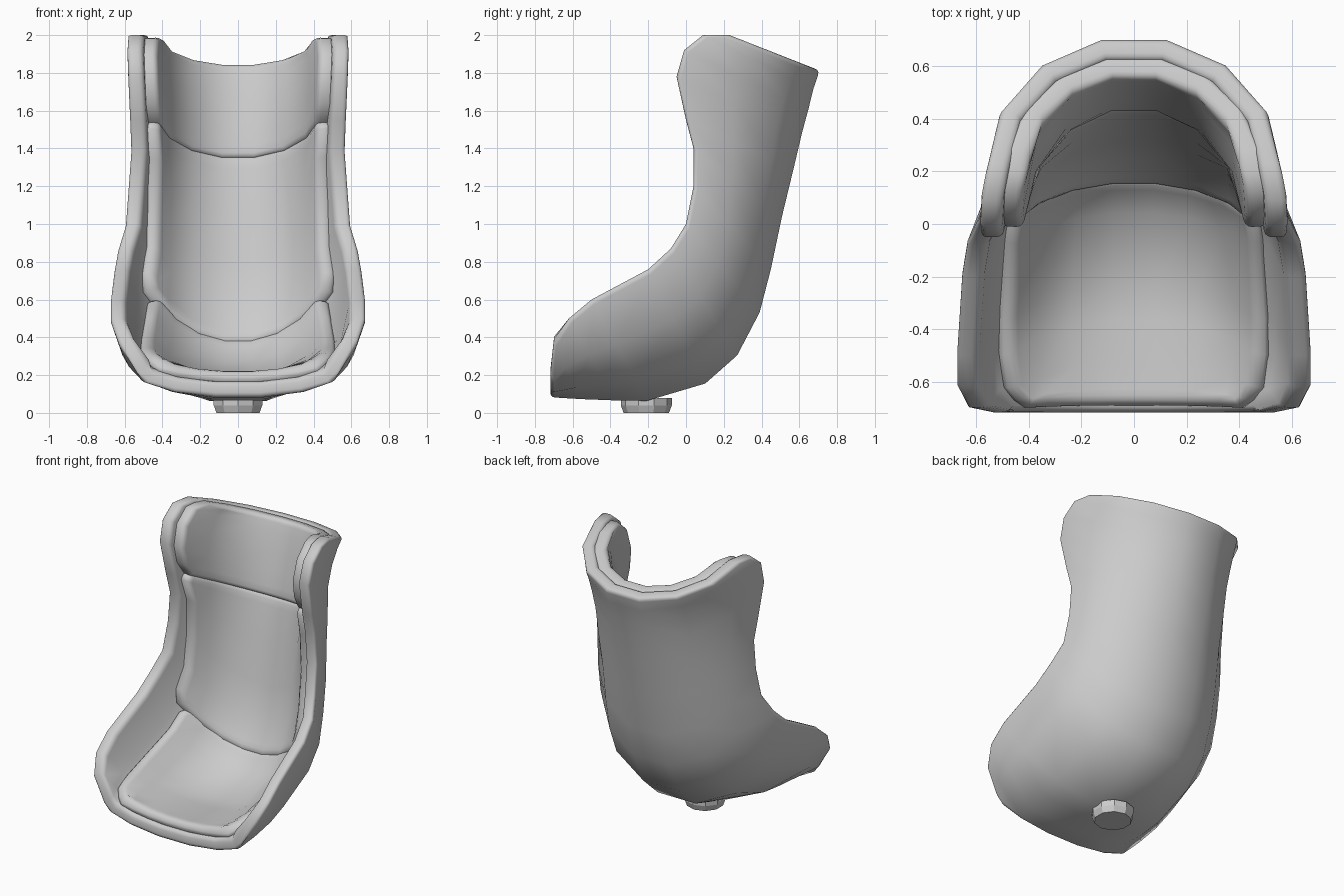
import bpy, bmesh
from math import sin, cos, pi
from mathutils import Vector

if "Cube" in bpy.data.objects:
    bpy.data.objects.remove(bpy.data.objects["Cube"])

grey = bpy.data.materials.new("light grey")
grey.use_nodes = True
GREY = (0.6, 0.6, 0.6, 1)
grey.diffuse_color = GREY
grey.node_tree.nodes["Principled BSDF"].inputs["Base Color"].default_value = GREY

# Stations from front lip to top: spine (y, z), rim (x, y, z)
STATIONS = [
    (-.72, .08, .54, -.72, .20), (-.55, .065, .64, -.70, .38),
    (-.37, .055, .68, -.62, .50), (-.20, .05, .68, -.50, .60),
    (.11, .14, .66, -.20, .76), (.28, .29, .64, -.08, .87),
    (.40, .52, .60, 0, 1.0), (.46, .75, .585, .04, 1.2),
    (.52, 1.03, .57, .04, 1.4), (.585, 1.29, .575, 0, 1.55),
    (.63, 1.47, .585, -.05, 1.78), (.665, 1.6, .59, -.01, 1.92),
    (.69, 1.71, .585, .09, 2.0), (.72, 1.81, .56, .23, 2.0)]
LAST = len(STATIONS) - 1


def station(s):
    s = min(max(s, 0), LAST)
    i = min(int(s), LAST - 1)
    return [a + (b - a) * (s - i) for a, b in zip(STATIONS[i], STATIONS[i + 1])]


def surface(s, a, offset):
    """Point on the U-shaped section at angle a, moved inwards by offset."""
    cy, cz, rx, ry, rz = station(s)
    p, q = station(s - .5), station(s + .5)
    tangent = Vector((0, q[0] - p[0], q[1] - p[1])).normalized()
    forward = Vector((0, -tangent.z, tangent.y))
    depth = 1 - cos(a)
    point = Vector((rx * sin(a), cy + (ry - cy) * depth, cz + (rz - cz) * depth))
    turn = a * min(1, .5 + .25 * s)
    return point + offset * (forward * cos(turn) - Vector((sin(turn), 0, 0)))


def finish(obj, bevel, segments):
    obj.data.materials.append(grey)
    if bevel:
        mod = obj.modifiers.new("rounded edge", "BEVEL")
        mod.width, mod.segments = bevel, segments
        mod.limit_method, mod.angle_limit = "ANGLE", .9
    bpy.ops.object.select_all(action="DESELECT")
    obj.select_set(True)
    bpy.context.view_layer.objects.active = obj


def padded_sheet(name, rows, spans, outer, inner, bevel, columns=8):
    """Closed sheet between two offsets; spans gives the half angle per row."""
    bm = bmesh.new()
    layers = []
    for off in (outer, inner):
        layers.append([[bm.verts.new(surface(s, span * (2 * c / (columns - 1) - 1), off))
                        for c in range(columns)] for s, span in zip(rows, spans)])
    n = len(rows)
    for grid in layers:
        for r in range(n - 1):
            for c in range(columns - 1):
                bm.faces.new((grid[r][c], grid[r][c + 1], grid[r + 1][c + 1], grid[r + 1][c]))
    # Join the two layers around the border
    border = [(0, c) for c in range(columns)] + [(r, columns - 1) for r in range(1, n)]
    border += [(n - 1, c) for c in range(columns - 2, -1, -1)] + [(r, 0) for r in range(n - 2, 0, -1)]
    lo, hi = layers
    for (r, c), (u, v) in zip(border, border[1:] + border[:1]):
        bm.faces.new((lo[r][c], lo[u][v], hi[u][v], hi[r][c]))
    bmesh.ops.recalc_face_normals(bm, faces=bm.faces)
    mesh = bpy.data.meshes.new(name)
    bm.to_mesh(mesh)
    bm.free()
    obj = bpy.data.objects.new(name, mesh)
    bpy.context.collection.objects.link(obj)
    finish(obj, bevel, 3)
    bpy.ops.object.shade_smooth()


def cushion(name, start, end, low, high, outer, inner):
    """Cushion between two stations, narrowing at its end rows for round corners."""
    rows = [start, start + .35]
    rows += [i for i in range(LAST) if start + .6 < i < end - .6] + [end - .35, end]
    spans = [low + (high - low) * (s - start) / (end - start) for s in rows]
    spans[0] *= .93
    spans[-1] *= .93
    padded_sheet(name, rows, spans, outer, inner, .035)


# Shell
padded_sheet("seat_shell", range(LAST + 1), [pi / 2] * (LAST + 1), 0, .085, .025)

# Cushions
cushion("seat_cushion", .12, 5.1, 1.08, 1.05, .07, .145)
cushion("back_cushion", 4.9, 9.2, 1.22, 1.5, .07, .155)
cushion("head_cushion", 9.1, 12.9, 1.5, 1.5, .07, .16)

# Swivel mount under the pan
bpy.ops.mesh.primitive_cone_add(vertices=10, radius1=.12, radius2=.135, depth=.04,
                                location=(0, -.21, .02))
mount = bpy.context.object
mount.name = "mount_foot"
finish(mount, 0, 1)
bpy.ops.mesh.primitive_cylinder_add(vertices=10, radius=.135, depth=.04, location=(0, -.21, .06))
collar = bpy.context.object
collar.name = "mount_collar"
finish(collar, 0, 1)
